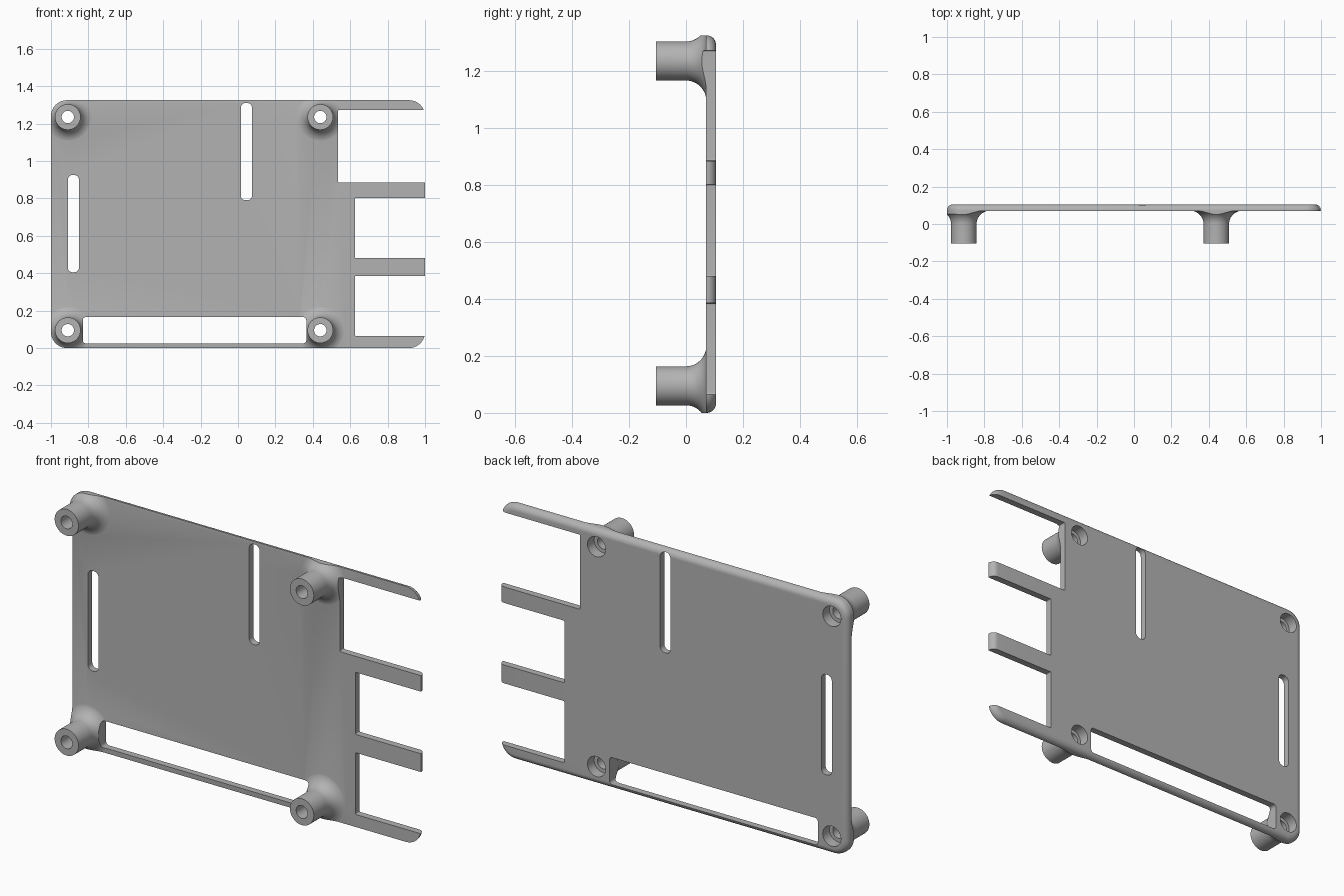
import bpy, bmesh, math

cube = bpy.data.objects.get("Cube")
if cube:
    bpy.data.objects.remove(cube, do_unlink=True)

FRONT, BACK, HEIGHT = 0.07, 0.105, 1.325
POSTS = [(x, z) for x in (-0.91, 0.44) for z in (0.095, 1.235)]

grey = bpy.data.materials.new("plain grey")
grey.use_nodes = True
grey.diffuse_color = (0.45, 0.45, 0.45, 1)
grey.node_tree.nodes["Principled BSDF"].inputs["Base Color"].default_value = grey.diffuse_color


def loft(name, rings):
    """Closed solid through equal-length rings of points."""
    bm = bmesh.new()
    rows = [[bm.verts.new(p) for p in ring] for ring in rings]
    n = len(rows[0])
    for a, b in zip(rows, rows[1:]):
        for i in range(n):
            j = (i + 1) % n
            bm.faces.new((a[i], a[j], b[j], b[i]))
    bm.faces.new(rows[0])
    bm.faces.new(rows[-1])
    bmesh.ops.recalc_face_normals(bm, faces=bm.faces)
    mesh = bpy.data.meshes.new(name)
    bm.to_mesh(mesh)
    bm.free()
    mesh.materials.append(grey)
    obj = bpy.data.objects.new(name, mesh)
    bpy.context.collection.objects.link(obj)
    return obj


def outline(y, x0, x1, z0, z1, r, inset=0, steps=10):
    """Rounded rectangle facing y, optionally shrunk by inset."""
    pts = []
    corners = ((x1 - r, z1 - r), (x0 + r, z1 - r), (x0 + r, z0 + r), (x1 - r, z0 + r))
    for k, (cx, cz) in enumerate(corners):
        for s in range(steps + 1):
            a = math.pi / 2 * (k + s / steps)
            pts.append((cx + (r - inset) * math.cos(a), y, cz + (r - inset) * math.sin(a)))
    return pts


def panel(name, x0, x1, z0, z1, r, y0=-0.3, y1=0.3):
    return loft(name, [outline(y, x0, x1, z0, z1, r) for y in (y0, y1)])


def lathe(name, cx, cz, profile, n=48):
    """Revolve (radius, y) pairs around a front-to-back axis."""
    turn = [math.tau * i / n for i in range(n)]
    return loft(name, [[(cx + r * math.cos(a), y, cz + r * math.sin(a)) for a in turn]
                       for r, y in profile])


def combine(body, tool, operation):
    mod = body.modifiers.new(operation.lower(), "BOOLEAN")
    mod.operation, mod.solver, mod.object = operation, "EXACT", tool
    bpy.context.view_layer.objects.active = body
    bpy.ops.object.modifier_apply(modifier=mod.name)
    bpy.data.objects.remove(tool, do_unlink=True)


# Oversized slab with four flared standoffs
body = panel("mounting_plate", -1.2, 1.2, -0.2, 1.5, 0.05, FRONT, 0.2)
R, FLARE = 0.0685, 0.071
flare = [(R + FLARE * (1 - math.cos(a)), FLARE * math.sin(a))
         for a in (math.pi / 2 * i / 12 for i in range(13))]
for x, z in POSTS:
    post = lathe("standoff", x, z, [(R, -BACK)] + flare + [(R + FLARE, 0.09)])
    combine(body, post, "UNION")

# Trim to the outer shape, rounded along the back rim
rim = 0.032
size = (-1, 1, 0, HEIGHT, 0.085)
rings = [outline(-0.3, *size)]
for i in range(9):
    a = math.pi / 2 * i / 8
    rings.append(outline(BACK - rim + rim * math.sin(a), *size, inset=rim * (1 - math.cos(a))))
combine(body, loft("outer_shape", rings), "INTERSECT")

# Windows, slots and the open bays between the arms
for name, *cut in (
    ("bottom_window", -0.83, 0.365, 0.025, 0.165, 0.016),
    ("side_slot", -0.91, -0.85, 0.405, 0.925, 0.026),
    ("top_slot", 0.015, 0.075, 0.79, 1.31, 0.026),
    ("upper_bay", 0.535, 1.3, 0.885, 1.272, 0.005),
    ("middle_bay", 0.625, 1.3, 0.48, 0.802, 0.005),
    ("lower_bay", 0.625, 1.3, 0.065, 0.385, 0.005),
):
    combine(body, panel(name, *cut), "DIFFERENCE")

# Screw holes, counterbored from the back
for x, z in POSTS:
    bore = lathe("screw_hole", x, z, [(0.033, -0.3), (0.033, 0.05), (0.052, 0.05), (0.052, 0.3)])
    combine(body, bore, "DIFFERENCE")

bpy.ops.object.select_all(action="DESELECT")
body.select_set(True)
bpy.context.view_layer.objects.active = body
bpy.ops.object.shade_smooth_by_angle(angle=math.radians(30))
